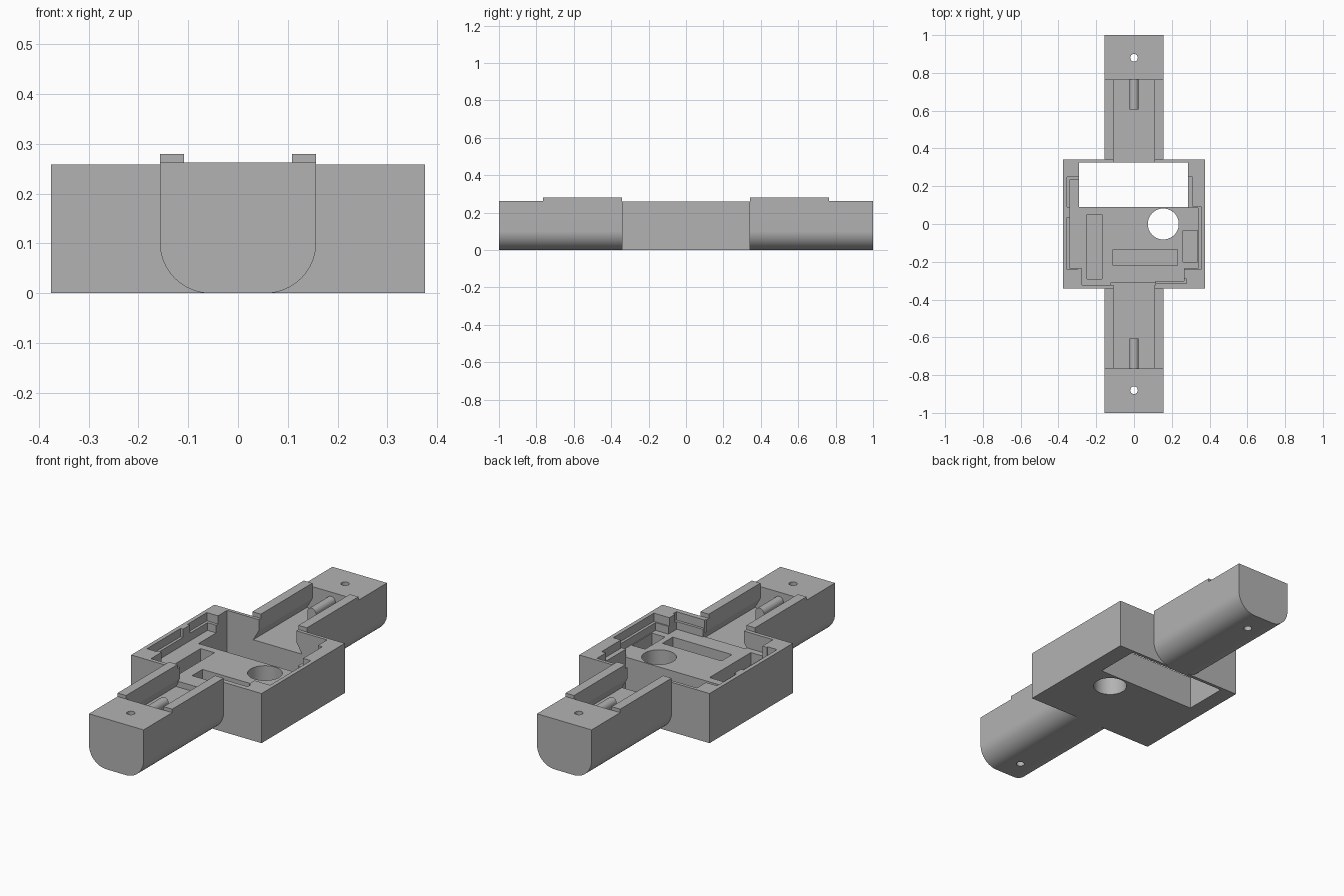
import bpy, bmesh, math

cube = bpy.data.objects.get("Cube")
if cube:
    bpy.data.objects.remove(cube, do_unlink=True)

grey = bpy.data.materials.new("plain grey")
grey.use_nodes = True
grey.diffuse_color = (0.45, 0.45, 0.45, 1)
grey.node_tree.nodes["Principled BSDF"].inputs["Base Color"].default_value = grey.diffuse_color


def prism(name, points, low, high, axis="Z"):
    """Extrude a closed outline along Z, or an (x, z) outline along Y."""
    place = (lambda a, b, t: (a, b, t)) if axis == "Z" else (lambda a, b, t: (a, t, b))
    bm = bmesh.new()
    bottom = [bm.verts.new(place(a, b, low)) for a, b in points]
    top = [bm.verts.new(place(a, b, high)) for a, b in points]
    bm.faces.new(bottom)
    bm.faces.new(top)
    for i in range(len(points)):
        j = (i + 1) % len(points)
        bm.faces.new((bottom[i], bottom[j], top[j], top[i]))
    bmesh.ops.recalc_face_normals(bm, faces=bm.faces)
    mesh = bpy.data.meshes.new(name)
    bm.to_mesh(mesh)
    bm.free()
    mesh.materials.append(grey)
    obj = bpy.data.objects.new(name, mesh)
    bpy.context.collection.objects.link(obj)
    return obj


def rect(x0, x1, y0, y1):
    return [(x0, y0), (x1, y0), (x1, y1), (x0, y1)]


def circle(x, y, r, n=40):
    return [(x + r * math.cos(math.tau * i / n), y + r * math.sin(math.tau * i / n)) for i in range(n)]


def combine(obj, other, operation="DIFFERENCE"):
    mod = obj.modifiers.new("combine", "BOOLEAN")
    mod.operation, mod.solver, mod.object = operation, "EXACT", other
    bpy.context.view_layer.objects.active = obj
    bpy.ops.object.modifier_apply(modifier=mod.name)
    bpy.data.objects.remove(other, do_unlink=True)


def smooth(obj):
    bpy.ops.object.select_all(action="DESELECT")
    obj.select_set(True)
    bpy.context.view_layer.objects.active = obj
    bpy.ops.object.shade_smooth_by_angle(angle=math.radians(30))


TOP, FLOOR, CHANNEL = 0.258, 0.175, 0.145
# Undercut channel section shared by both arms
channel = [(-0.14, CHANNEL), (0.14, CHANNEL), (0.108, 0.2), (0.108, 0.4), (-0.108, 0.4), (-0.108, 0.2)]

# Central housing with its stepped pocket
housing = prism("housing", rect(-0.375, 0.375, -0.342, 0.342), 0, TOP)
pocket = [(-0.29, 0.325), (-0.29, 0.235), (-0.34, 0.235), (-0.34, -0.235), (-0.275, -0.235),
          (-0.275, -0.322), (0.115, -0.322), (0.115, -0.302), (0.265, -0.302), (0.265, -0.235),
          (0.34, -0.235), (0.34, 0.085), (0.285, 0.085), (0.285, 0.325)]
combine(housing, prism("pocket_cut", pocket, FLOOR, 0.4))

# Shallow lid recesses around the pocket
for area in [(-0.354, -0.27, 0.09, 0.25), (-0.354, -0.3, -0.242, 0.035), (0.27, 0.31, 0.08, 0.25),
             (0.3, 0.354, -0.228, 0.092), (0.1, 0.277, -0.316, -0.29), (0.25, 0.354, -0.242, -0.2)]:
    combine(housing, prism("recess_cut", rect(*area), 0.215, 0.4))

# Blind slots in the floor
for area in [(-0.25, -0.17, -0.29, 0.05), (-0.11, 0.23, -0.22, -0.135), (0.26, 0.335, -0.2, -0.035)]:
    combine(housing, prism("slot_cut", rect(*area), 0.09, 0.3))

# Through openings and channel mouths
combine(housing, prism("window_cut", rect(-0.29, 0.285, 0.09, 0.325), -0.1, 0.4))
combine(housing, prism("round_cut", circle(0.155, 0, 0.082), -0.1, 0.4))
combine(housing, prism("back_mouth_cut", channel, 0.31, 0.4, "Y"))
combine(housing, prism("front_mouth_cut", channel, -0.4, -0.31, "Y"))
smooth(housing)

# Rounded arm section
steps = [math.radians(90 * i / 16) for i in range(17)]
right_curve = [(0.055 + 0.102 * math.sin(a), 0.102 - 0.102 * math.cos(a)) for a in steps]
section = right_curve + [(0.157, 0.262), (-0.157, 0.262)] + [(-x, z) for x, z in reversed(right_curve)]
# Round-topped peg section
peg_section = [(-0.025, CHANNEL), (0.025, CHANNEL)] + [
    (0.025 * math.cos(math.pi * i / 16), 0.215 + 0.025 * math.sin(math.pi * i / 16)) for i in range(17)]

for side, s in (("front", -1), ("back", 1)):
    def span(a, b):
        return sorted((s * a, s * b))

    arm = prism(side + "_arm", section, *span(0.342, 1), "Y")
    for x in (-1, 1):
        x0, x1 = sorted((x * 0.108, x * 0.157))
        rail = prism("rail", rect(x0, x1, *span(0.342, 0.765)), 0.25, 0.28)
        combine(arm, rail, "UNION")
    combine(arm, prism("channel_cut", channel, *span(0.3, 0.765), "Y"))
    combine(arm, prism("screw_cut", circle(0, s * 0.88, 0.02, 24), -0.1, 0.4))
    smooth(arm)
    smooth(prism(side + "_peg", peg_section, *span(0.605, 0.768), "Y"))
